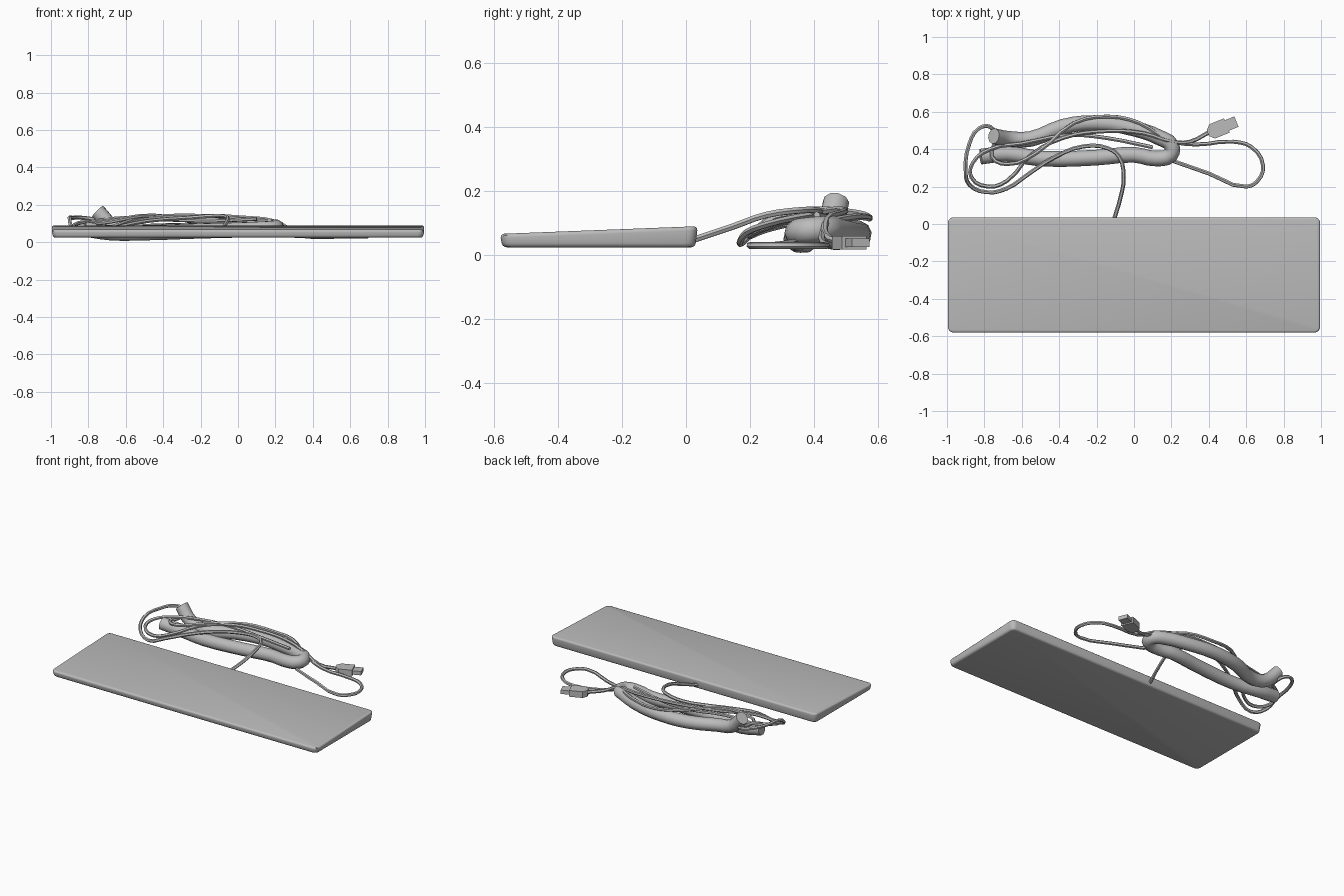
import bpy
import bmesh
from math import radians
from mathutils import Matrix, Vector

cube = bpy.data.objects.get("Cube")
if cube:
    bpy.data.objects.remove(cube, do_unlink=True)

grey = bpy.data.materials.new("plain grey")
grey.use_nodes = True
colour = (0.5, 0.5, 0.5, 1)
grey.diffuse_color = colour
grey.node_tree.nodes["Principled BSDF"].inputs["Base Color"].default_value = colour


def finish(obj, angle=35):
    obj.data.materials.append(grey)
    bpy.ops.object.select_all(action="DESELECT")
    obj.select_set(True)
    bpy.context.view_layer.objects.active = obj
    bpy.ops.object.shade_smooth_by_angle(angle=radians(angle))
    return obj


def mesh_object(name, bm):
    mesh = bpy.data.meshes.new(name)
    bm.to_mesh(mesh)
    bm.free()
    obj = bpy.data.objects.new(name, mesh)
    bpy.context.collection.objects.link(obj)
    return obj


def tube(name, points, radius, sides, steps):
    """Round cord through the given points, turned into a mesh."""
    curve = bpy.data.curves.new(name, "CURVE")
    curve.dimensions = "3D"
    curve.bevel_depth = radius
    curve.bevel_resolution = sides
    curve.resolution_u = steps
    curve.use_fill_caps = True
    spline = curve.splines.new("BEZIER")
    spline.bezier_points.add(len(points) - 1)
    for knot, p in zip(spline.bezier_points, points):
        knot.co = p
        knot.handle_left_type = knot.handle_right_type = "AUTO"
    obj = bpy.data.objects.new(name, curve)
    bpy.context.collection.objects.link(obj)
    bpy.ops.object.select_all(action="DESELECT")
    obj.select_set(True)
    bpy.context.view_layer.objects.active = obj
    bpy.ops.object.convert(target="MESH")
    return finish(bpy.context.object, 50)


# Wedge-shaped slab: higher at the back, slightly narrower underneath
bm = bmesh.new()
bmesh.ops.create_cube(bm, size=1)
for v in bm.verts:
    top, back = v.co.z > 0, v.co.y > 0
    inset = 0 if top else 0.008
    v.co.x = (0.997 - inset) * (1 if v.co.x > 0 else -1)
    v.co.y = 0.037 - inset if back else -0.583 + inset
    v.co.z = (0.09 if back else 0.066) if top else 0.024
uprights = [e for e in bm.edges if abs(e.verts[0].co.z - e.verts[1].co.z) > 0.03
            and abs(e.verts[0].co.y - e.verts[1].co.y) < 0.1]
bmesh.ops.bevel(bm, geom=uprights, offset=0.03, segments=4, profile=0.5, affect="EDGES")
rims = [e for e in bm.edges if any(len(f.verts) > 4 for f in e.link_faces)]
bmesh.ops.bevel(bm, geom=rims, offset=0.013, segments=3, profile=0.5, affect="EDGES")
finish(mesh_object("keyboard_slab", bm))

# Thick folded sleeve with one raised end
tube("folded_sleeve", [
    (-0.75, 0.47, 0.165), (-0.67, 0.455, 0.085), (-0.55, 0.455, 0.06),
    (-0.38, 0.52, 0.06), (-0.2, 0.54, 0.065), (0, 0.51, 0.07),
    (0.14, 0.46, 0.08), (0.2, 0.42, 0.08), (0.195, 0.37, 0.075),
    (0.12, 0.35, 0.07), (0, 0.37, 0.065), (-0.2, 0.355, 0.06),
    (-0.5, 0.35, 0.05), (-0.68, 0.375, 0.05), (-0.82, 0.36, 0.07)],
    0.042, 3, 3)

# Thin cord from the slab, through the left loop and out to the right loop
tube("long_cord", [
    (-0.105, 0.03, 0.05), (-0.07, 0.15, 0.09), (-0.055, 0.25, 0.125),
    (-0.08, 0.36, 0.14), (-0.14, 0.405, 0.14), (-0.27, 0.415, 0.13),
    (-0.42, 0.36, 0.12), (-0.56, 0.27, 0.1), (-0.68, 0.19, 0.07),
    (-0.79, 0.17, 0.035), (-0.88, 0.21, 0.07), (-0.9, 0.28, 0.12),
    (-0.88, 0.43, 0.13), (-0.83, 0.51, 0.13), (-0.77, 0.52, 0.12),
    (-0.74, 0.46, 0.1), (-0.76, 0.36, 0.1), (-0.68, 0.32, 0.11),
    (-0.52, 0.38, 0.14), (-0.32, 0.54, 0.13), (-0.14, 0.575, 0.115),
    (0.03, 0.54, 0.12), (0.18, 0.45, 0.1), (0.33, 0.425, 0.05),
    (0.53, 0.44, 0.03), (0.63, 0.41, 0.03), (0.69, 0.31, 0.03),
    (0.66, 0.23, 0.03), (0.6, 0.2, 0.03), (0.4, 0.27, 0.03),
    (0.2, 0.34, 0.04)], 0.011, 1, 3)

# Thin cord running from the plug over the sleeve
tube("plug_cord", [
    (0.4, 0.49, 0.04), (0.3, 0.44, 0.06), (0.2, 0.44, 0.11),
    (0.05, 0.485, 0.13), (-0.18, 0.495, 0.14), (-0.38, 0.46, 0.14),
    (-0.55, 0.37, 0.12), (-0.68, 0.23, 0.08), (-0.78, 0.2, 0.06),
    (-0.87, 0.25, 0.08), (-0.86, 0.33, 0.1), (-0.77, 0.4, 0.11),
    (-0.6, 0.43, 0.13), (-0.35, 0.475, 0.12), (-0.15, 0.46, 0.115),
    (0.1, 0.41, 0.125)], 0.011, 1, 3)

# Plug: grip with a tapered cord end, and a metal tip
place = Matrix.Translation((0.455, 0.51, 0.038)) @ Matrix.Rotation(radians(22), 4, "Z")
for name, start, end, width, height in (("plug_grip", -0.065, 0.045, 0.082, 0.042),
                                        ("plug_tip", 0.04, 0.1, 0.06, 0.026)):
    bm = bmesh.new()
    bmesh.ops.create_cube(bm, size=1)
    for v in bm.verts:
        v.co = Vector((start if v.co.x < 0 else end, v.co.y * width, v.co.z * height))
    if name == "plug_grip":
        corners = [e for e in bm.edges if all(v.co.x < 0 for v in e.verts)
                   and abs(e.verts[0].co.y - e.verts[1].co.y) < 0.01]
        bmesh.ops.bevel(bm, geom=corners, offset=0.025, segments=1, affect="EDGES")
    bm.transform(place)
    finish(mesh_object(name, bm))
